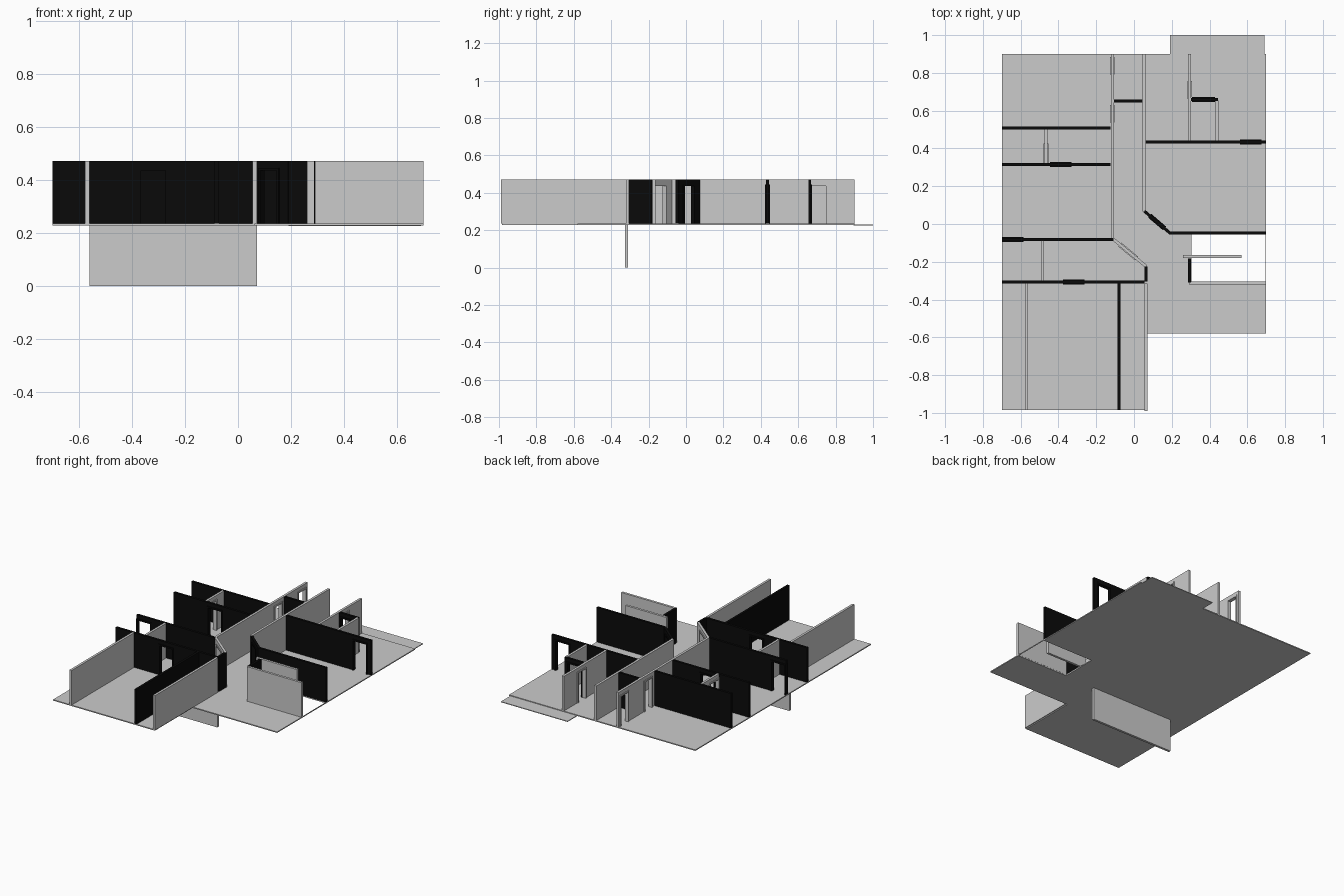
import bpy, bmesh, math
from mathutils import Matrix, Vector

if "Cube" in bpy.data.objects:
    bpy.data.objects.remove(bpy.data.objects["Cube"])

def mat(name, v):
    m = bpy.data.materials.new(name)
    m.diffuse_color = (v, v, v, 1)
    m.use_nodes = True
    m.node_tree.nodes["Principled BSDF"].inputs["Base Color"].default_value = m.diffuse_color
    return m

GREY = mat("light_grey", 0.6)
BLACK = mat("black", 0.003)
Z0, Z1, HEAD = 0.235, 0.47, 0.445      # floor top, wall top, door frame top
T, FT, FW = 0.016, 0.026, 0.010        # wall thickness, frame depth, frame width

def add_box(bm, x0, x1, y0, y1, z0, z1):
    m = Matrix.Translation(((x0 + x1) / 2, (y0 + y1) / 2, (z0 + z1) / 2))
    bmesh.ops.create_cube(bm, size=1, matrix=m @ Matrix.Diagonal((x1 - x0, y1 - y0, z1 - z0, 1)))

def finish(bm, name, material):
    me = bpy.data.meshes.new(name)
    bm.to_mesh(me)
    bm.free()
    me.materials.append(material)
    ob = bpy.data.objects.new(name, me)
    bpy.context.collection.objects.link(ob)
    return ob

def wall(name, material, a, b, doors=(), z0=Z0, z1=Z1):
    """Wall from a to b; doors are (start, end) distances of the framed opening."""
    a, b = Vector(a), Vector(b)
    d = b - a
    bm = bmesh.new()
    pos = 0
    for s, e in doors:
        if s > pos:
            add_box(bm, pos, s, -T / 2, T / 2, z0, z1)
        add_box(bm, s, e, -T / 2, T / 2, HEAD, z1)
        add_box(bm, s, s + FW, -FT / 2, FT / 2, z0, HEAD)
        add_box(bm, e - FW, e, -FT / 2, FT / 2, z0, HEAD)
        add_box(bm, s + FW, e - FW, -FT / 2, FT / 2, HEAD - FW, HEAD)
        pos = e
    add_box(bm, pos, d.length, -T / 2, T / 2, z0, z1)
    bm.transform(Matrix.Translation((a.x, a.y, 0)) @ Matrix.Rotation(math.atan2(d.y, d.x), 4, 'Z'))
    finish(bm, name, material)

# floor slab built of abutting plates around the stair opening
bm = bmesh.new()
for r in [(-0.70, 0.065, -0.985, 0.90), (0.065, 0.305, -0.58, 0.90),
          (0.305, 0.70, -0.58, -0.305), (0.305, 0.70, -0.055, 0.90),
          (0.697, 0.70, -0.305, -0.055)]:
    add_box(bm, *r, 0.228, Z0)
finish(bm, "floor", GREY)

# lower balcony plate at the back
bm = bmesh.new()
add_box(bm, 0.19, 0.69, 0.895, 1.0, 0.225, 0.230)
finish(bm, "balcony_floor", GREY)

# black walls
wall("left_back_wall", BLACK, (-0.70, 0.508), (-0.125, 0.508))
wall("left_middle_wall", BLACK, (-0.70, 0.315), (-0.125, 0.315), [(0.255, 0.37)])
wall("left_centre_wall", BLACK, (-0.70, -0.082), (-0.108, -0.082), [(0.0, 0.115)])
wall("left_front_wall", BLACK, (-0.70, -0.307), (0.055, -0.307), [(0.325, 0.437)])
wall("front_divider", BLACK, (-0.08, -0.985), (-0.08, -0.315))
wall("hall_stub_wall", BLACK, (0.063, -0.305), (0.063, -0.225))
wall("hall_end_wall", BLACK, (-0.107, 0.652), (0.045, 0.652))
wall("right_centre_wall", BLACK, (0.19, -0.048), (0.70, -0.048))
wall("right_back_wall", BLACK, (0.06, 0.435), (0.70, 0.435), [(0.5, 0.615)])
wall("closet_wall", BLACK, (0.303, 0.66), (0.445, 0.66), [(0.005, 0.127)])
wall("stair_side_wall", BLACK, (0.295, -0.31), (0.295, -0.182))
wall("diagonal_wall_right", BLACK, (0.055, 0.068), (0.193, -0.05), [(0.038, 0.14)])

# light grey walls
wall("hall_left_wall", GREY, (-0.115, -0.08), (-0.115, 0.90), [(0.617, 0.71), (0.872, 0.965)])
wall("hall_right_wall", GREY, (0.052, 0.065), (0.052, 0.90))
wall("bath_wall", GREY, (0.295, 0.44), (0.295, 0.90), [(0.222, 0.318)])
wall("closet_side_wall", GREY, (0.44, 0.44), (0.44, 0.655))
wall("left_bath_divider", GREY, (-0.465, 0.315), (-0.465, 0.505), [(0.005, 0.11)])
wall("left_store_divider", GREY, (-0.485, -0.305), (-0.485, -0.085))
wall("front_left_wall", GREY, (-0.568, -0.985), (-0.568, -0.315))
wall("front_right_wall", GREY, (0.063, -0.99), (0.063, -0.315))
wall("stair_middle_wall", GREY, (0.26, -0.172), (0.57, -0.172))
wall("stair_front_wall", GREY, (0.29, -0.312), (0.70, -0.312))
wall("diagonal_wall_left", GREY, (-0.11, -0.08), (0.065, -0.225), [(0.045, 0.16)])

# supporting wall below the floor
wall("lower_wall", GREY, (-0.56, -0.317), (0.072, -0.317), z0=0.0, z1=0.229)
